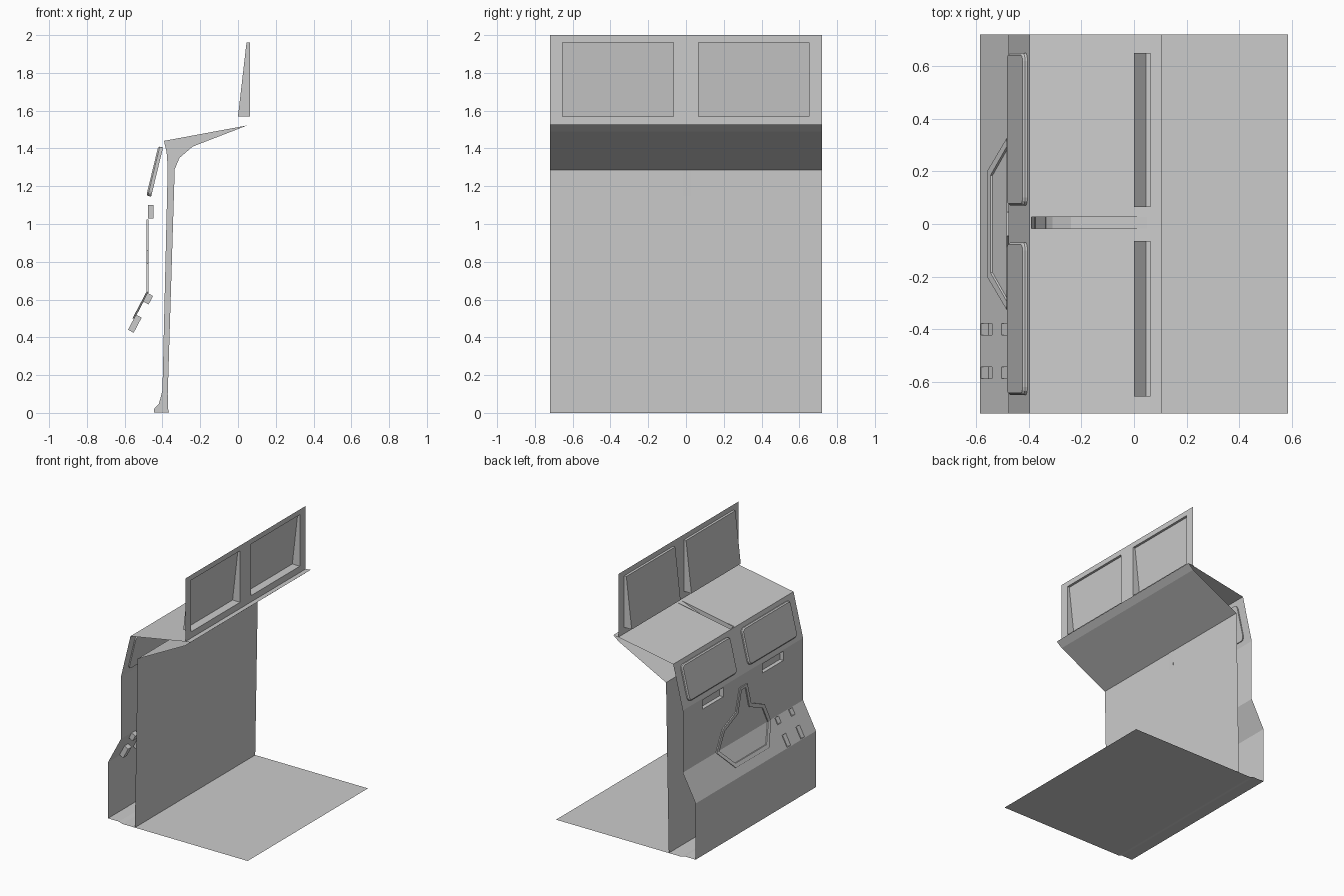
import bpy, bmesh, math
from mathutils import Vector, Matrix

old = bpy.data.objects.get("Cube")
if old:
    bpy.data.objects.remove(old)

HALF = 0.72  # half length along y

grey = bpy.data.materials.new("plain_grey")
grey.use_nodes = True
colour = (0.6, 0.6, 0.6, 1)
grey.diffuse_color = colour
grey.node_tree.nodes["Principled BSDF"].inputs["Base Color"].default_value = colour


def finish(name, bm, normals=True):
    if normals:
        bmesh.ops.recalc_face_normals(bm, faces=bm.faces[:])
    mesh = bpy.data.meshes.new(name)
    bm.to_mesh(mesh)
    bm.free()
    mesh.materials.append(grey)
    obj = bpy.data.objects.new(name, mesh)
    bpy.context.scene.collection.objects.link(obj)
    return obj


def sheet(profile, y0=-HALF, y1=HALF, bm=None):
    """Sweep an open (x, z) profile along y."""
    bm = bm or bmesh.new()
    rows = [[bm.verts.new((x, y, z)) for x, z in profile] for y in (y0, y1)]
    for i in range(len(profile) - 1):
        bm.faces.new((rows[0][i], rows[1][i], rows[1][i + 1], rows[0][i + 1]))
    return bm


def region(bm, axis, lo, hi, y0, y1):
    """Cut a rectangle into the sheet and return its faces."""
    for ax, value in ((axis, lo), (axis, hi), (1, y0), (1, y1)):
        co, no = Vector(), Vector()
        co[ax], no[ax] = value, 1
        bmesh.ops.bisect_plane(bm, geom=bm.verts[:] + bm.edges[:] + bm.faces[:],
                               plane_co=co, plane_no=no, dist=1e-5)
    inside = []
    for f in bm.faces:
        c = f.calc_center_median()
        if lo < c[axis] < hi and y0 < c.y < y1:
            inside.append(f)
    return inside


def push(bm, faces, move):
    """Extrude faces and move the new vertices by a rule."""
    new = bmesh.ops.extrude_face_region(bm, geom=faces)["geom"]
    bmesh.ops.delete(bm, geom=[f for f in faces if f.is_valid], context="FACES_ONLY")
    for v in new:
        if isinstance(v, bmesh.types.BMVert):
            v.co = move(v.co)


# Outer wall with recessed grips and latches
WALL_X, FOLD_Z, SHOULDER_Z = -0.477, 0.64, 1.11
bm = sheet([(-0.36, 0), (-0.465, 0), (-0.495, 0.01), (-0.585, 0.01), (-0.585, 0.435),
            (WALL_X, FOLD_Z), (WALL_X, SHOULDER_Z), (-0.397, 1.44)])
for y in (-0.36, 0.36):
    push(bm, region(bm, 2, 1.03, 1.1, y - 0.125, y + 0.125),
         lambda c: c + Vector((0.03, 0, 0)))
for y in (-0.565, -0.4):
    for lo, hi in ((0.44, 0.52), (0.59, 0.635)):
        push(bm, region(bm, 2, lo, hi, y - 0.022, y + 0.022),
             lambda c: c + Vector((0.03, 0, -0.016)))
finish("outer_wall", bm)

# Roof with a slot above the duct
DUCT = (-0.018, 0.026)
bm = sheet([(-0.397, 1.44), (0.062, 1.522), (0.105, 1.527)])
slot = region(bm, 0, -0.39, 0.04, *DUCT)
bmesh.ops.delete(bm, geom=slot, context="FACES")
finish("roof", bm)

# Ceiling, inner wall and floor
finish("inner_shell", sheet([(0.105, 1.527), (0.06, 1.49), (-0.337, 1.285),
                             (-0.36, 0), (0.585, 0)]))

# Window wall with two wedge-shaped bays
bm = sheet([(0.063, 1.522), (0.063, 2)])
for y0, y1 in ((-0.655, -0.065), (0.065, 0.65)):
    push(bm, region(bm, 2, 1.57, 1.96, y0, y1),
         lambda c: Vector((0.045 * (c.z - 1.57) / 0.39, c.y, c.z)))
finish("window_wall", bm)

# Duct running down between the two skins
inner = [(0.05, 1.522), (-0.24, 1.41), (-0.31, 1.35), (-0.335, 1.29),
         (-0.372, 0.1), (-0.37, 0.02), (-0.365, 0.001)]
outer = [(-0.392, 1.44), (-0.378, 1.38), (-0.372, 1.3), (-0.4, 0.12),
         (-0.418, 0.05), (-0.445, 0.02), (-0.445, 0.001)]
bm = sheet(inner, *DUCT)
sheet(outer, *DUCT, bm=bm)
for y in DUCT:
    bm.faces.new([bm.verts.new((x, y, z)) for x, z in inner + outer[::-1]])
bmesh.ops.remove_doubles(bm, verts=bm.verts[:], dist=1e-5)
finish("duct", bm)

# Raised pads with rounded corners on the upper outer wall
lean = math.atan2(0.08, 0.33)
for side in (-1, 1):
    bm = bmesh.new()
    bmesh.ops.create_cube(bm, size=1)
    bmesh.ops.scale(bm, vec=(0.026, 0.58, 0.268), verts=bm.verts[:])
    corners = [e for e in bm.edges if abs(e.verts[0].co.x - e.verts[1].co.x) > 0.01]
    bmesh.ops.bevel(bm, geom=corners, offset=0.03, segments=3, profile=0.5, affect="EDGES")
    rim = [e for e in bm.edges if all(v.co.x < -0.012 for v in e.verts)]
    bmesh.ops.bevel(bm, geom=rim, offset=0.008, segments=1, affect="EDGES")
    bmesh.ops.transform(bm, verts=bm.verts[:],
                        matrix=Matrix.Translation((-0.441, side * 0.36, 1.278))
                        @ Matrix.Rotation(lean, 4, "Y"))
    finish("left_pad" if side > 0 else "right_pad", bm)


# Raised outline of the hatch, following the fold in the wall
def on_wall(y, z):
    x = WALL_X if z >= FOLD_Z else WALL_X - (FOLD_Z - z) * 0.108 / 0.205
    return Vector((x - 0.008, y, z))


half_out = [(0.2, 0.5), (0.325, 0.64), (0.25, 0.79), (0.09, 0.86), (0.045, 1.025)]
half_in = [(0.185, 0.525), (0.292, 0.64), (0.228, 0.768), (0.067, 0.84), (0.025, 1.003)]
bm = bmesh.new()
rings = []
for half in (half_out, half_in):
    loop = half + [(-y, z) for y, z in reversed(half)]
    rings.append([bm.verts.new(on_wall(y, z)) for y, z in loop])
count = len(rings[0])
band = []
for i in range(count):
    j = (i + 1) % count
    band.append(bm.faces.new((rings[0][i], rings[0][j], rings[1][j], rings[1][i])))
push(bm, band, lambda c: c + Vector((0.012, 0, 0)))
# Front band over the side walls
for i in range(count):
    j = (i + 1) % count
    bm.faces.new((rings[0][i], rings[0][j], rings[1][j], rings[1][i]))
finish("hatch_outline", bm)
